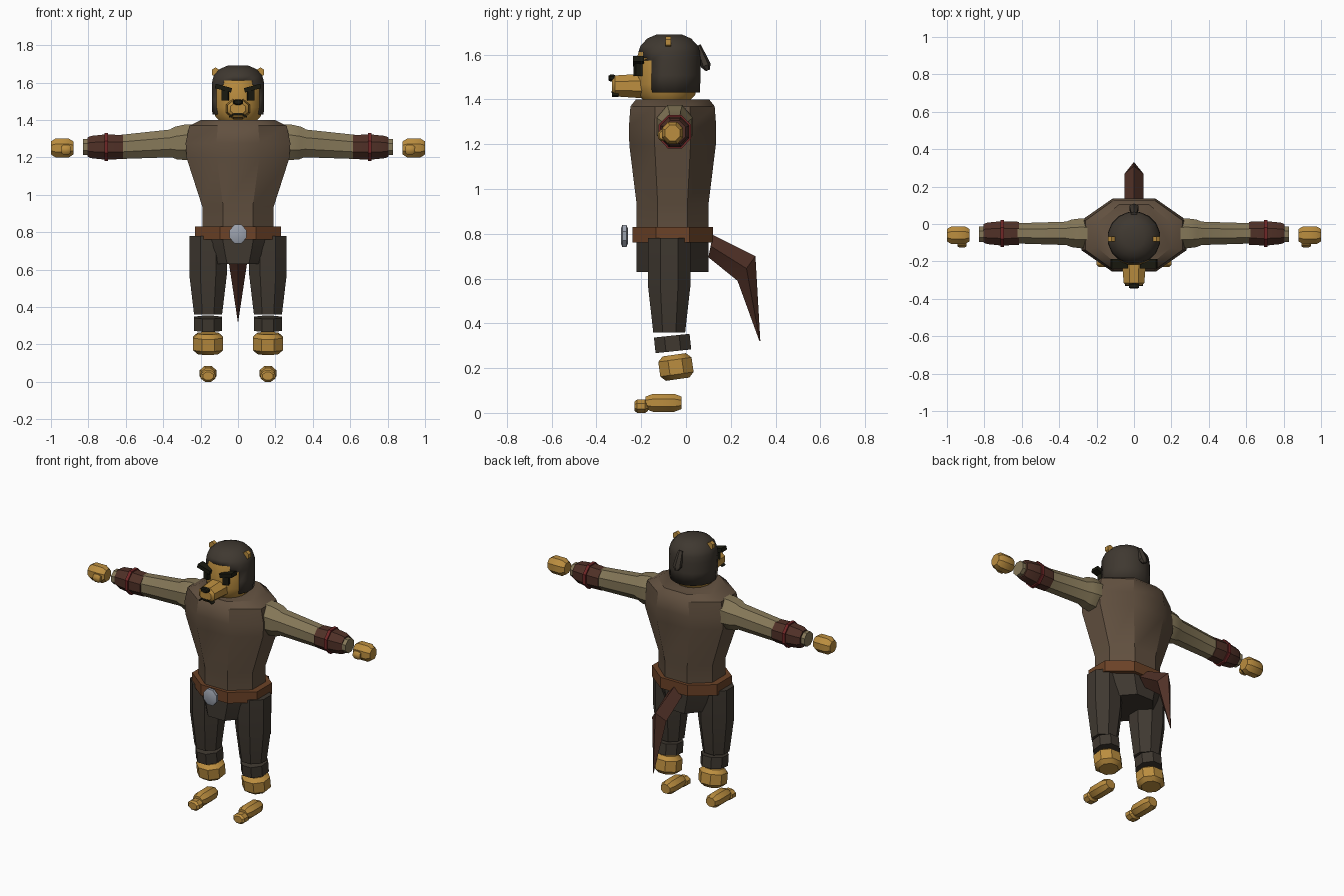
import bpy, bmesh, math
from mathutils import Vector, Matrix, Euler

cube = bpy.data.objects.get("Cube")
if cube:
    bpy.data.objects.remove(cube, do_unlink=True)


def material(name, *rgb):
    colour = (*rgb, 1)
    mat = bpy.data.materials.new(name)
    mat.use_nodes = True
    mat.diffuse_color = colour
    mat.node_tree.nodes["Principled BSDF"].inputs["Base Color"].default_value = colour
    return mat


gold = material("golden fur", .5, .27, .05)
dark = material("dark brown cloth", .05, .04, .03)
tunic_brown = material("tunic brown", .12, .08, .05)
shirt_tan = material("shirt tan", .24, .19, .1)
belt_leather = material("belt leather", .15, .055, .02)
cuff_leather = material("cuff leather", .08, .03, .02)
red = material("red cord", .16, .02, .02)
steel = material("buckle steel", .33, .36, .42)
black = material("black", .01, .01, .005)

# Profiles: fraction along the part, fraction of its full width
straight = ((0, 1), (1, 1))
chamfered = ((0, .7), (.2, 1), (.8, 1), (1, .7))


def skin(name, mat, rings, mirror=False, drop=None):
    """Join rings of points into a closed skin and make it an object."""
    bm = bmesh.new()
    loops = [[bm.verts.new(point) for point in ring] for ring in rings]
    for lower, upper in zip(loops, loops[1:]):
        for i in range(len(lower)):
            bm.faces.new((lower[i - 1], lower[i], upper[i], upper[i - 1]))
    bm.faces.new(loops[0])
    bm.faces.new(loops[-1])
    bmesh.ops.recalc_face_normals(bm, faces=bm.faces)
    if drop:
        unwanted = [face for face in bm.faces if drop(face.calc_center_median())]
        bmesh.ops.delete(bm, geom=unwanted, context='FACES')
    mesh = bpy.data.meshes.new(name)
    bm.to_mesh(mesh)
    bm.free()
    mesh.materials.append(mat)
    part = bpy.data.objects.new(name, mesh)
    bpy.context.collection.objects.link(part)
    bpy.ops.object.select_all(action='DESELECT')
    part.select_set(True)
    bpy.context.view_layer.objects.active = part
    bpy.ops.object.shade_smooth_by_angle(angle=math.radians(35))
    if mirror:
        part.modifiers.new("Mirror", 'MIRROR').use_mirror_merge = False
    return part


def tube(name, mat, axis, centre, size, profile=chamfered, sides=8,
         depth_power=1, turn=(0, 0, 0), mirror=False, drop=None):
    """Sweep a polygon along an axis; profile scales it, depth_power softens its depth."""
    along = "xyz".index(axis)
    across, deep = [i for i in range(3) if i != along]
    spin = Euler([math.radians(angle) for angle in turn]).to_matrix()
    corner = .5 / math.cos(math.pi / sides)
    rings = []
    for step, scale in profile:
        ring = []
        for i in range(sides):
            angle = math.tau * (i + .5) / sides
            point = Vector()
            point[along] = (step - .5) * size[along]
            point[across] = corner * size[across] * scale * math.cos(angle)
            point[deep] = corner * size[deep] * scale ** depth_power * math.sin(angle)
            ring.append(Vector(centre) + spin @ point)
        rings.append(ring)
    return skin(name, mat, rings, mirror, drop)


def block(name, mat, centre, size, turn=(0, 0, 0), mirror=False):
    return tube(name, mat, 'z', centre, size, straight, sides=4, turn=turn, mirror=mirror)


# Torso, belt and hips
tube("tunic", tunic_brown, 'z', centre=(0, -.06, 1.09), size=(.56, .39, .62), depth_power=.5,
     profile=((0, .68), (.25, .68), (.67, .98), (.8, 1), (.95, .93), (1, .7)))
tube("belt", belt_leather, 'z', centre=(0, -.06, .795), size=(.46, .36, .07), profile=straight)
tube("buckle", steel, 'y', centre=(0, -.275, .79), size=(.09, .03, .1))
tube("hips", dark, 'z', centre=(0, -.06, .7), size=(.4, .32, .14), depth_power=0,
     profile=((0, .7), (.6, .9), (1, 1)))

# Legs and feet
tube("thighs", dark, 'z', centre=(.16, -.075, .57), size=(.2, .19, .42),
     profile=((0, .75), (.5, 1), (1, 1)), mirror=True)
tube("shins", dark, 'z', centre=(.16, -.06, .31), size=(.15, .16, .07),
     profile=straight, turn=(6, 0, 0), mirror=True)
tube("ankles", gold, 'z', centre=(.16, -.045, .205), size=(.16, .15, .11),
     turn=(8, 0, 0), mirror=True)
tube("feet", gold, 'y', centre=(.16, -.1, .045), size=(.09, .16, .08), mirror=True)
tube("toes", gold, 'y', centre=(.16, -.2, .03), size=(.08, .06, .06), mirror=True)

# Arms with cuffs and hands
tube("sleeves", shirt_tan, 'x', centre=(.42, -.05, 1.27), size=(.4, .16, .19), turn=(0, 4, 0),
     profile=((0, .95), (.15, 1), (.28, .92), (.35, .78), (1, .68)), mirror=True)
tube("cuffs", cuff_leather, 'x', centre=(.71, -.05, 1.255), size=(.19, .13, .135),
     profile=((0, .95), (.5, 1), (.9, .88), (1, .75)), mirror=True)
tube("cuff_cords", red, 'x', centre=(.705, -.05, 1.255), size=(.02, .145, .15),
     profile=straight, mirror=True)
tube("wrists", shirt_tan, 'x', centre=(.8, -.055, 1.255), size=(.06, .085, .085),
     profile=straight, mirror=True)
tube("hands", gold, 'x', centre=(.94, -.06, 1.25), size=(.12, .095, .1), mirror=True)
tube("thumbs", gold, 'x', centre=(.92, -.105, 1.24), size=(.05, .04, .05), mirror=True)


# Tail: diamond sections around a bent line, ending in a point
def diamond(middle, rise):
    middle, rise, side = Vector(middle), Vector(rise), Vector((.05, 0, 0))
    return [middle + rise, middle + side, middle - rise, middle - side]


skin("tail", cuff_leather, [diamond((0, .11, .745), (0, .01, .05)),
                            diamond((0, .27, .645), (0, .04, .055)),
                            [p * .02 + Vector((0, .33, .31)) for p in diamond((0, 0, .5), (0, .1, 0))]])

# Head and hair, the hair open at the face
tube("head", gold, 'z', centre=(0, -.085, 1.525), size=(.26, .27, .29), sides=16,
     profile=((0, .65), (.13, .93), (.3, 1), (.7, 1), (.88, .88), (1, .45)))


def over_face(spot):
    hairline = 1.61 if abs(spot.x) < .07 else 1.58
    return spot.z < 1.44 or (spot.y < -.155 and spot.z < hairline)


hair = tube("hair", dark, 'z', centre=(0, -.075, 1.56), size=(.28, .28, .26), sides=16, drop=over_face,
            profile=((0, .98), (.3, 1), (.55, 1), (.7, .98), (.8, .92), (.93, .7), (1, .4)))
hair.modifiers.new("Thickness", 'SOLIDIFY').thickness = .014
tube("hair_tuft", dark, 'z', centre=(0, .075, 1.585), size=(.05, .04, .12), sides=6,
     turn=(22, 0, 0), profile=((0, .4), (.2, 1), (1, .6)))
tube("ears", gold, 'y', centre=(.12, -.08, 1.655), size=(.04, .025, .045),
     profile=straight, sides=6, mirror=True)

# Face
tube("muzzle", gold, 'y', centre=(0, -.26, 1.46), size=(.13, .14, .11),
     profile=((0, .6), (.1, .85), (1, 1)))
tube("nose", black, 'y', centre=(0, -.33, 1.495), size=(.056, .03, .03))
block("mouth", black, centre=(0, -.328, 1.432), size=(.05, .009, .009))
block("mouth_corners", black, centre=(.036, -.316, 1.422), size=(.026, .03, .009),
      turn=(0, 35, 0), mirror=True)
block("eyes", black, centre=(.067, -.214, 1.54), size=(.036, .03, .07), turn=(0, 0, 18), mirror=True)
block("brows", black, centre=(.078, -.212, 1.57), size=(.09, .05, .024), turn=(0, -15, 0), mirror=True)
